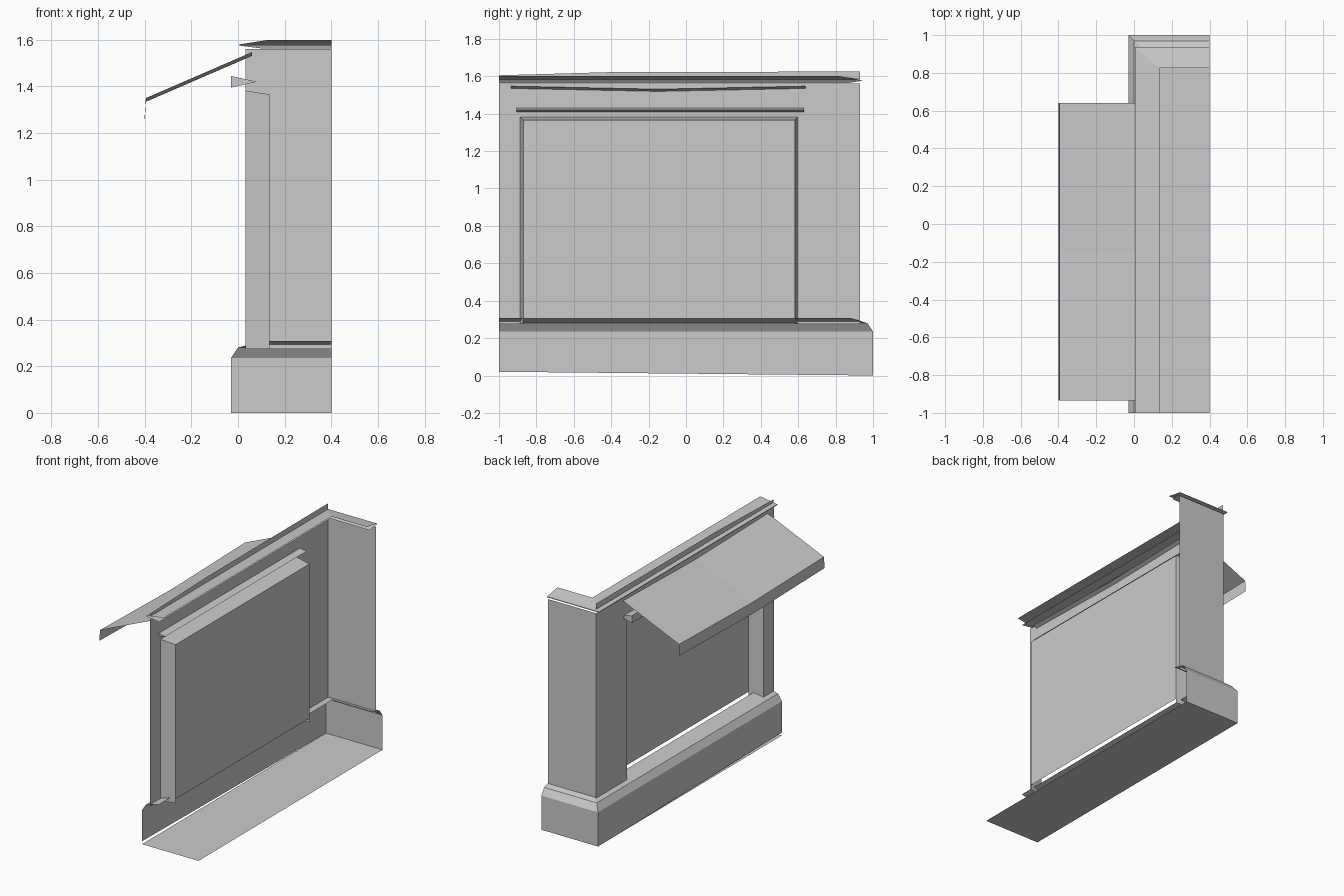
import bpy

if "Cube" in bpy.data.objects:
    bpy.data.objects.remove(bpy.data.objects["Cube"])

Y0, X1 = -1.0, 0.4   # open ends of the corner module


def make(name, verts, faces):
    me = bpy.data.meshes.new(name)
    me.from_pydata(verts, [], faces)
    me.update()
    ob = bpy.data.objects.new(name, me)
    bpy.context.collection.objects.link(ob)
    return ob


def corner_strip(name, profile):
    """Sweep (x, y, z) profile points round the mitred corner."""
    v, f = [], []
    for x, y, z in profile:
        v += [(x, Y0, z), (x, y, z), (X1, y, z)]
    for i in range(len(profile) - 1):
        a, b = 3 * i, 3 * i + 3
        for k in (0, 1):
            f.append((a + k, b + k, b + k + 1, a + k + 1))
    return make(name, v, f)


def along_y(name, profile, ys, sag=None, closed=False):
    """Extrude an (x, z) profile along y, with optional drop per station."""
    n = len(profile)
    sag = sag or [0] * len(ys)
    v = [(x, y, z - s) for y, s in zip(ys, sag) for x, z in profile]
    f = []
    for j in range(len(ys) - 1):
        for i in range(n if closed else n - 1):
            k = (i + 1) % n
            f.append((j * n + i, j * n + k, (j + 1) * n + k, (j + 1) * n + i))
    if closed:
        f += [tuple(range(n)), tuple(range(len(v) - n, len(v)))[::-1]]
    return make(name, v, f)


# Plinth with bevelled top and ledge; its free end lifts slightly
plinth = corner_strip("plinth", [(-0.03, 1.0, 0.0), (-0.03, 1.0, 0.235),
                                 (0.0, 0.97, 0.28), (0.1, 0.88, 0.308)])
plinth.data.vertices[0].co.z = 0.02

# Floor plate
make("floor_plate", [(-0.03, -1, 0), (X1, -1, 0), (X1, 1, 0), (-0.03, 1, 0)],
     [(0, 1, 2, 3)])

# Walls: end wall, two piers and the strip above the opening
WX, WY, ZB, ZT = 0.032, 0.93, 0.275, 1.56
oy0, oy1, oz = -0.888, 0.595, 1.382
make("walls", [(WX, Y0, ZB), (WX, oy0, ZB), (WX, oy0, oz), (WX, oy1, oz),
               (WX, oy1, ZB), (WX, WY, ZB), (WX, WY, ZT), (WX, Y0, ZT),
               (X1, WY, ZB), (X1, WY, ZT)],
     [(0, 7, 6, 5, 4, 3, 2, 1), (5, 6, 9, 8)])

# Window reveal: jambs and head taper in to the pane
PX, py0, py1, pz = 0.135, -0.87, 0.582, 1.366
make("window_reveal", [(WX, oy0, ZB), (WX, oy0, oz), (WX, oy1, oz), (WX, oy1, ZB),
                       (PX, py0, ZB), (PX, py0, pz), (PX, py1, pz), (PX, py1, ZB)],
     [(0, 1, 5, 4), (1, 2, 6, 5), (2, 3, 7, 6)])
make("window_pane", [(PX, py0, 0.305), (PX, py0, pz), (PX, py1, pz), (PX, py1, 0.305)],
     [(0, 1, 2, 3)])

# Cornice and the thin tapering fin above it
corner_strip("cornice", [(0.135, 0.825, 1.6), (0.005, 0.938, 1.58),
                         (0.005, 0.938, 1.575), (0.1, 0.86, 1.563)])
make("roof_fin", [(0.035, -1, 1.585), (0.035, 0.93, 1.585), (0.035, 0.93, 1.625),
                  (0.035, -0.4, 1.622), (0.035, -1, 1.605)], [(0, 1, 2, 3, 4)])

# Wedge moulding over the window
along_y("window_moulding", [(-0.03, 1.445), (-0.03, 1.395), (0.08, 1.42)],
        [-0.905, 0.63], closed=True)

# Sagging awning with hanging valance
along_y("awning", [(0.06, 1.547), (-0.395, 1.35), (-0.4, 1.275)],
        [-0.935, -0.15, 0.64], sag=[0, 0.016, 0])
